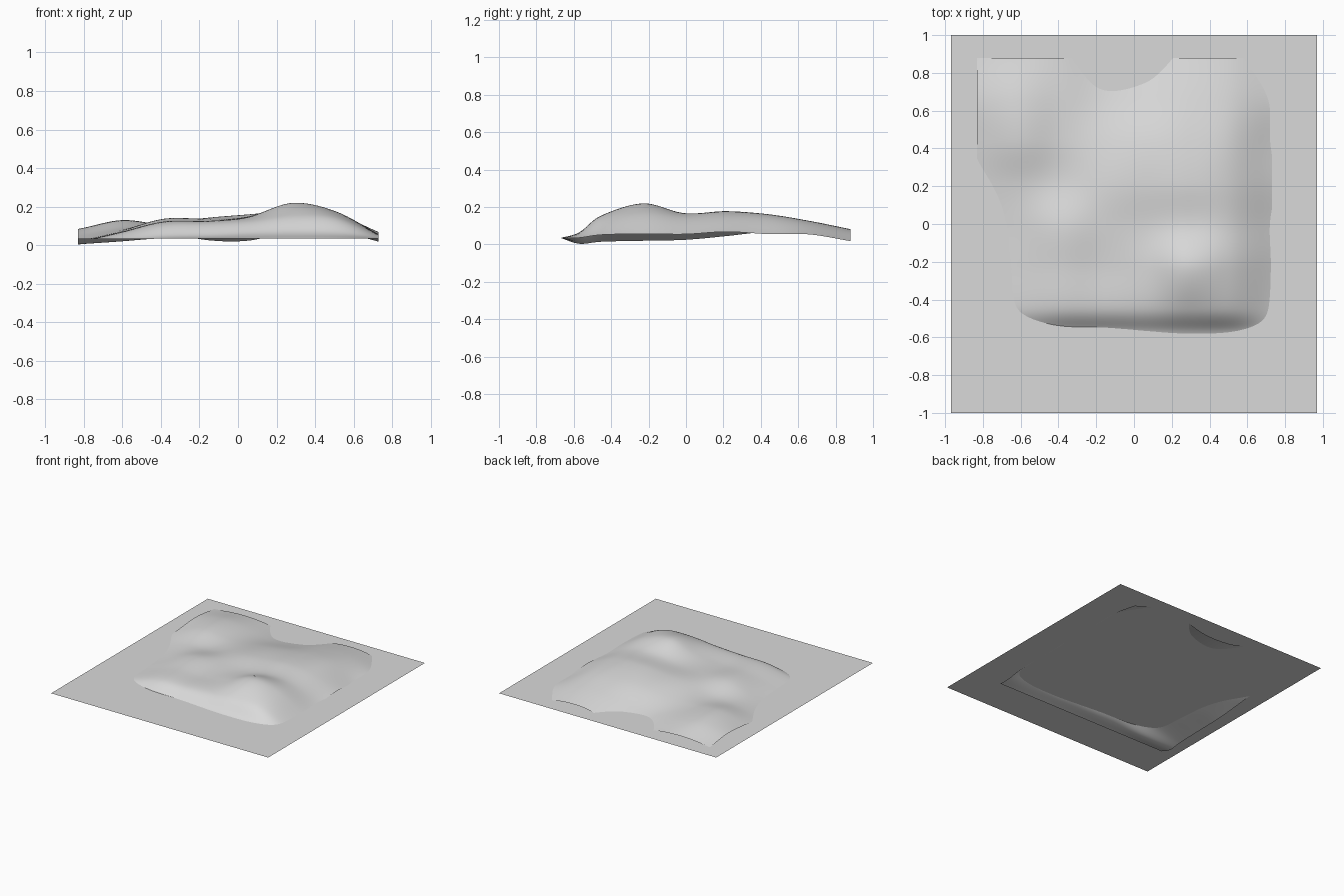
import bpy

if "Cube" in bpy.data.objects:
    bpy.data.objects.remove(bpy.data.objects["Cube"])

grey = bpy.data.materials.new("plain grey")
grey.diffuse_color = (0.7, 0.7, 0.7, 1)
grey.use_nodes = True
grey.node_tree.nodes["Principled BSDF"].inputs["Base Color"].default_value = grey.diffuse_color


def make_object(name, verts, faces):
    mesh = bpy.data.meshes.new(name)
    mesh.from_pydata(verts, [], faces)
    mesh.materials.append(grey)
    obj = bpy.data.objects.new(name, mesh)
    bpy.context.collection.objects.link(obj)
    return obj


# Water level: one flat sheet
make_object("water_sheet",
            [(-.97, -1, .06), (.97, -1, .06), (.97, 1, .06), (-.97, 1, .06)],
            [(0, 1, 2, 3)])

# Terrain: coarse heights (mm of the model), front row first, left to right
ROWS_Y = [-.67, -.57, -.449, -.227, -.006, .216, .437, .659, .88]
HEIGHTS = [
    [35, 35, 35, 35, 35, 35, 35, 35],
    [4, 20, 43, 48, 58, 65, 61, 36],
    [15, 62, 112, 118, 130, 155, 143, 52],
    [20, 70, 125, 125, 150, 219, 175, 57],
    [25, 76, 136, 137, 142, 166, 152, 55],
    [45, 87, 102, 140, 160, 178, 160, 68],
    [70, 126, 107, 116, 142, 160, 150, 56],
    [84, 122, 97, 70, 84, 122, 118, 54],
    [60, 80, 70, 26, 24, 76, 74, 18],
]
X0, X1 = -.83, .73
STEPS = 10


def smooth_curve(values):
    """Resample values with a Catmull-Rom curve through all of them."""
    p = [2 * values[0] - values[1]] + values + [2 * values[-1] - values[-2]]
    out = []
    for i in range(len(values) - 1):
        a, b, c, d = p[i:i + 4]
        for s in range(STEPS):
            t = s / STEPS
            out.append(.5 * (2 * b + (c - a) * t + (2 * a - 5 * b + 4 * c - d) * t * t
                             + (3 * b - a - 3 * c + d) * t ** 3))
    return out + [values[-1]]


rows = [smooth_curve(r) for r in HEIGHTS]
columns = [smooth_curve(list(c)) for c in zip(*rows)]
ys = smooth_curve(ROWS_Y)
nx, ny = len(columns), len(ys)
verts = [(X0 + (X1 - X0) * i / (nx - 1), ys[j], max(columns[i][j] / 1000, 0))
         for j in range(ny) for i in range(nx)]
faces = [(j * nx + i, j * nx + i + 1, (j + 1) * nx + i + 1, (j + 1) * nx + i)
         for j in range(ny - 1) for i in range(nx - 1)]
terrain = make_object("terrain", verts, faces)
for poly in terrain.data.polygons:
    poly.use_smooth = True
